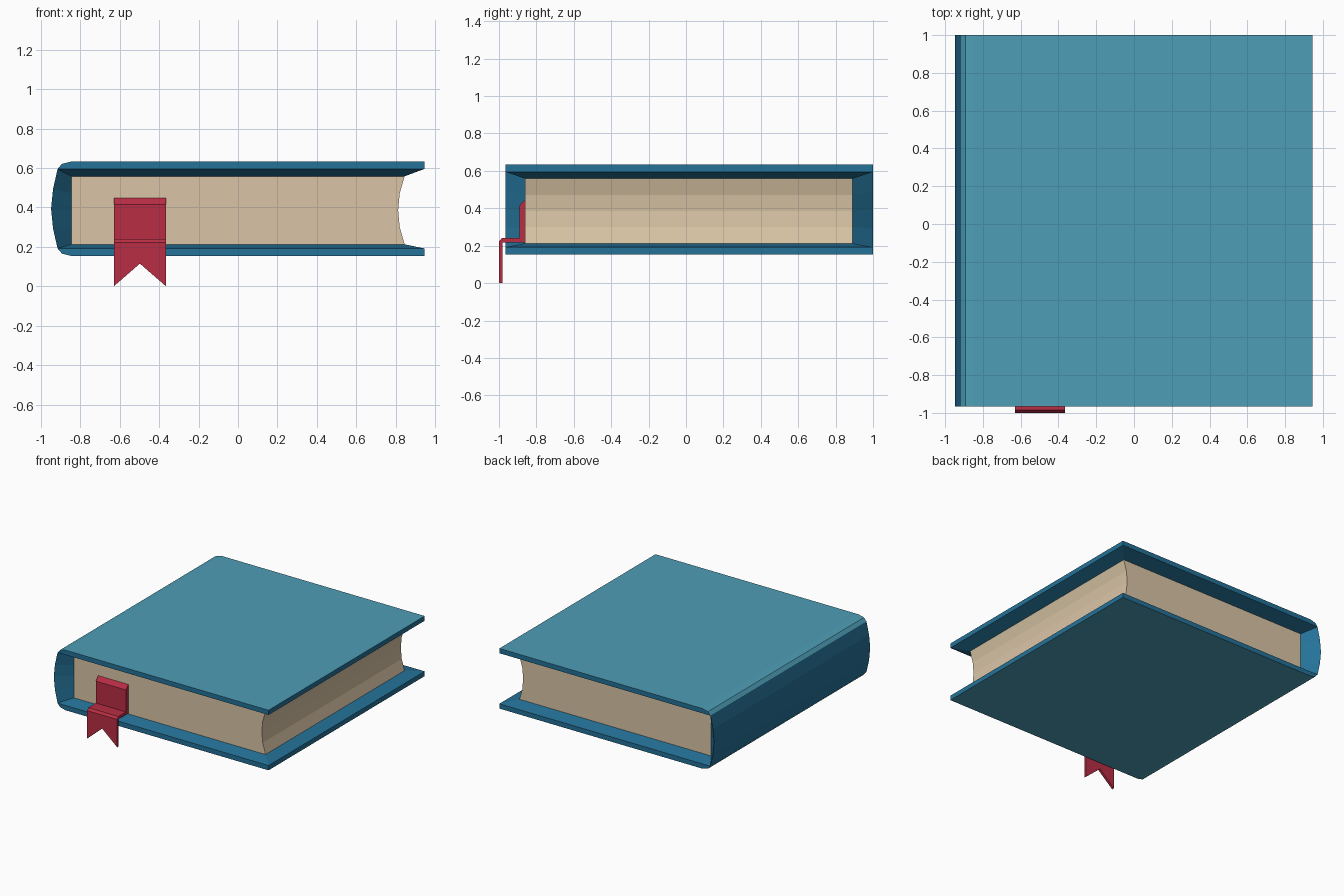
import bpy, bmesh

if "Cube" in bpy.data.objects:
    bpy.data.objects.remove(bpy.data.objects["Cube"])

def material(name, rgb):
    m = bpy.data.materials.new(name)
    m.diffuse_color = (*rgb, 1)
    m.use_nodes = True
    m.node_tree.nodes["Principled BSDF"].inputs["Base Color"].default_value = m.diffuse_color
    return m

TEAL = material("cover teal", (0.076, 0.34, 0.47))
BLUE = material("cover edge blue", (0.018, 0.168, 0.314))
CREAM = material("page cream", (0.70, 0.56, 0.38))
RED = material("ribbon red", (0.48, 0.027, 0.058))

def finish(name, bm, mats, rule=None):
    bmesh.ops.remove_doubles(bm, verts=bm.verts, dist=0.0005)
    bmesh.ops.recalc_face_normals(bm, faces=bm.faces)
    if rule:
        for f in bm.faces:
            f.material_index = rule(f)
    me = bpy.data.meshes.new(name)
    bm.to_mesh(me)
    bm.free()
    for m in mats:
        me.materials.append(m)
    ob = bpy.data.objects.new(name, me)
    bpy.context.collection.objects.link(ob)
    return ob

def face(bm, pts):
    bm.faces.new([bm.verts.new(p) for p in pts])

Y0, Y1 = -0.965, 1.0        # cover ends
P0, P1 = -0.86, 0.89        # page block ends
XF, XP = 0.945, 0.845       # fore edge of cover, half width of pages
ZT, ZB = 0.558, 0.213       # page block top and bottom

# cover: rounded corners, bowed spine, inner faces sloping in to the pages
top = [(XF, 0.633), (-0.845, 0.633), (-0.893, 0.621), (-0.915, 0.595)]
bottom = [(-0.915, 0.192), (-0.893, 0.166), (-0.845, 0.154), (XF, 0.154)]
spine = [top[-1], (-0.938, 0.493), (-0.948, 0.394), (-0.938, 0.293), bottom[0]]
outer = top + spine[1:-1] + bottom
bm = bmesh.new()
for (xa, za), (xb, zb) in zip(outer, outer[1:]):
    face(bm, [(xa, Y0, za), (xb, Y0, zb), (xb, Y1, zb), (xa, Y1, za)])
inner = [(-XP, ZT + (ZB - ZT) * i / 4) for i in range(5)]
boards = [(top, 0.595, ZT), (bottom, 0.192, ZB)]
for y, p in ((Y0, P0), (Y1, P1)):
    for prof, z, zi in boards:
        # board edge and its sloping inside face
        loop = prof + [(XF, z)] if prof is top else [(XF, z)] + prof
        face(bm, [(x, y, zz) for x, zz in loop])
        face(bm, [(XF, y, z), (-0.915, y, z), (-XP, p, zi), (XP, p, zi)])
    # hollow end of the spine
    for i in range(4):
        (xa, za), (xb, zb) = spine[i:i + 2]
        (ia, ja), (ib, jb) = inner[i:i + 2]
        face(bm, [(xa, y, za), (xb, y, zb), (ib, p, jb), (ia, p, ja)])
for prof, z, zi in boards:
    zo = 0.633 if prof is top else 0.154
    face(bm, [(XF, Y0, zo), (XF, Y1, zo), (XF, Y1, z), (XF, Y0, z)])
    face(bm, [(XF, Y0, z), (XF, Y1, z), (XP, P1, zi), (XP, P0, zi)])

def cover_rule(f):
    z = f.calc_center_median().z
    return 0 if abs(f.normal.z) > 0.5 and (z > 0.6 or z < 0.185) else 1

finish("cover", bm, [TEAL, BLUE], cover_rule)

# pages: block with a hollow fore edge
prof = [(-XP, ZB), (XP, ZB), (0.82, 0.30), (0.812, 0.386), (0.82, 0.472), (XP, ZT), (-XP, ZT)]
bm = bmesh.new()
for y in (P0, P1):
    face(bm, [(x, y, z) for x, z in prof])
for (xa, za), (xb, zb) in zip(prof, prof[1:] + prof[:1]):
    face(bm, [(xa, P0, za), (xb, P0, zb), (xb, P1, zb), (xa, P1, za)])
finish("pages", bm, [CREAM])

# bookmark ribbon: bent strip with a notched tail
side = [(-0.858, 0.45), (-0.89, 0.415), (-0.89, 0.24), (-0.985, 0.24), (-1.0, 0.222),
        (-1.0, 0.0), (-0.98, 0.0), (-0.98, 0.218), (-0.858, 0.218)]
notched = [(y, 0.115 if z == 0 else z) for y, z in side]
sections = [(-0.63, side), (-0.4975, notched), (-0.365, side)]
bm = bmesh.new()
for (xa, a), (xb, b) in zip(sections, sections[1:]):
    for i in range(len(side)):
        j = (i + 1) % len(side)
        face(bm, [(xa, *a[i]), (xa, *a[j]), (xb, *b[j]), (xb, *b[i])])
for x in (-0.63, -0.365):
    face(bm, [(x, y, z) for y, z in side])
finish("bookmark_ribbon", bm, [RED])
